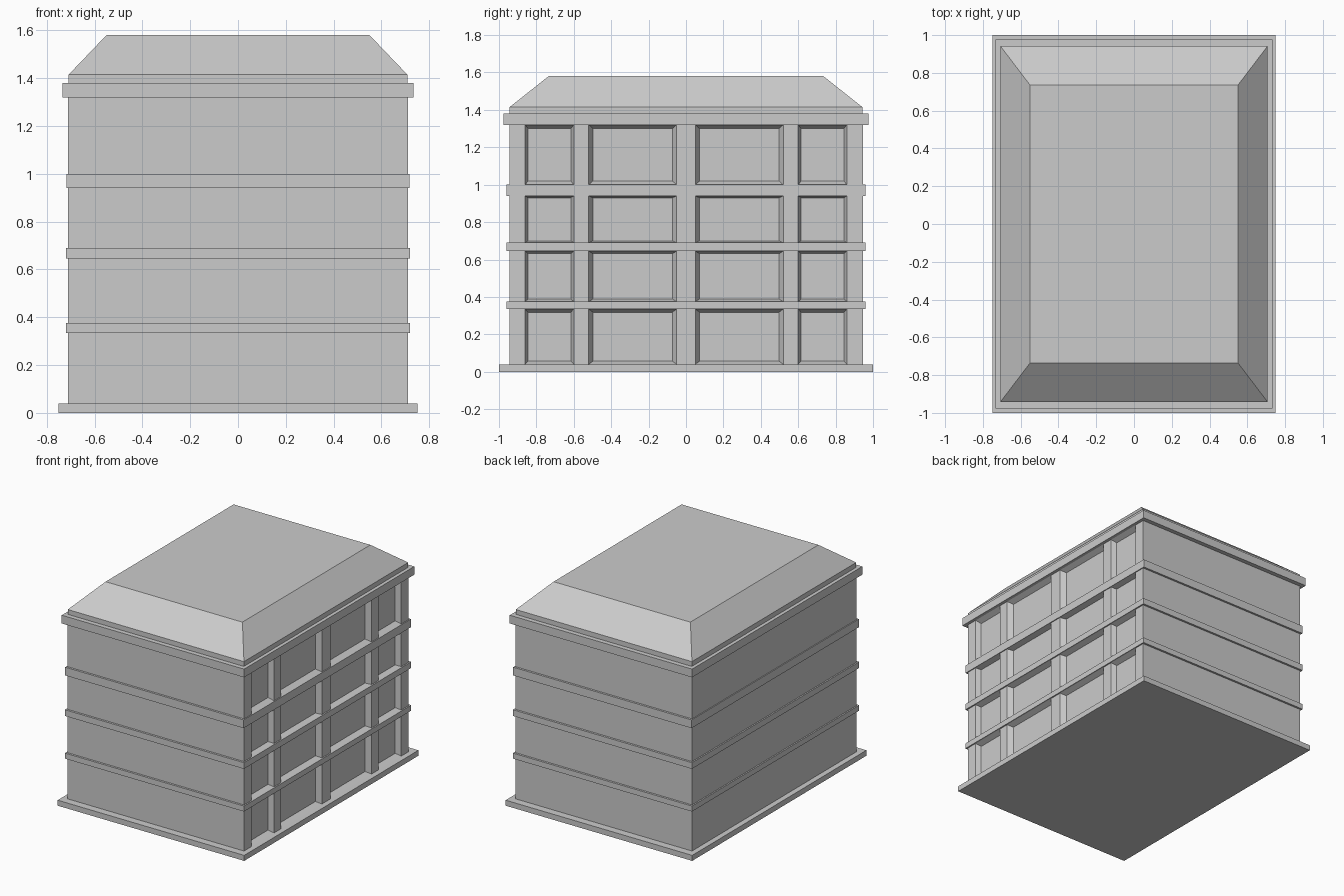
import bpy, bmesh

if "Cube" in bpy.data.objects:
    bpy.data.objects.remove(bpy.data.objects["Cube"])

HX, HY = 0.71, 0.945      # wall half sizes
DEPTH = 0.037             # window recess depth
LEVELS = [0, 0.04, 0.335, 0.375, 0.645, 0.69, 0.94, 1.0, 1.32, 1.38]
BAYS = [-HY, -0.86, -0.60, -0.52, -0.05, 0.05, 0.52, 0.60, 0.86, HY]
SPLAY = {1: 0.017, 3: 0.014, 5: 0.01, 7: 0.02}   # head and sill inset per floor


def finish(name, bm):
    bmesh.ops.remove_doubles(bm, verts=bm.verts, dist=1e-5)
    bmesh.ops.recalc_face_normals(bm, faces=bm.faces)
    mesh = bpy.data.meshes.new(name)
    bm.to_mesh(mesh)
    bm.free()
    obj = bpy.data.objects.new(name, mesh)
    bpy.context.collection.objects.link(obj)
    return obj


def face(bm, pts):
    bm.faces.new([bm.verts.new(p) for p in pts])


def stack(name, rings):
    """Closed solid from rectangular rings (half x, half y, z)."""
    bm = bmesh.new()
    loops = [[bm.verts.new((sx * x, sy * y, z))
              for sx, sy in ((-1, -1), (1, -1), (1, 1), (-1, 1))]
             for x, y, z in rings]
    bm.faces.new(loops[0])
    bm.faces.new(loops[-1])
    for a, b in zip(loops, loops[1:]):
        for i in range(4):
            j = (i + 1) % 4
            bm.faces.new((a[i], a[j], b[j], b[i]))
    return finish(name, bm)


def rect(x, y0, y1, z0, z1):
    return [(x, y0, z0), (x, y1, z0), (x, y1, z1), (x, y0, z1)]


# Walls: right side is a grid of piers with splayed window recesses
bm = bmesh.new()
top = LEVELS[-1]
for i, (y0, y1) in enumerate(zip(BAYS, BAYS[1:])):
    sy = 0.023 if i in (3, 5) else 0.016
    for j, (z0, z1) in enumerate(zip(LEVELS, LEVELS[1:])):
        outer = rect(HX, y0, y1, z0, z1)
        if i % 2 and j % 2:
            sz = SPLAY[j]
            inner = rect(HX - DEPTH, y0 + sy, y1 - sy, z0 + sz, z1 - sz)
            face(bm, inner)
            for k in range(4):
                n = (k + 1) % 4
                face(bm, [outer[k], outer[n], inner[n], inner[k]])
        else:
            face(bm, outer)
# Plain front, back, left, top and bottom
for y in (-HY, HY):
    face(bm, [(-HX, y, top), (-HX, y, 0)] + [(HX, y, z) for z in LEVELS])
for z in (0, top):
    face(bm, [(-HX, HY, z), (-HX, -HY, z)] + [(HX, y, z) for y in BAYS])
face(bm, rect(-HX, -HY, HY, 0, top))
finish("walls", bm)

# Plinth, floor bands and cornice
for name, x, y, z0, z1 in (
        ("plinth", 0.75, 1.0, 0.0, 0.04),
        ("floor_band_1", 0.72, 0.96, 0.335, 0.375),
        ("floor_band_2", 0.72, 0.96, 0.645, 0.69),
        ("floor_band_3", 0.717, 0.96, 0.94, 1.0),
        ("cornice", 0.733, 0.977, 1.32, 1.38)):
    stack(name, [(x, y, z0), (x, y, z1)])

# Truncated hip roof with a short upright edge
stack("roof", [(0.708, 0.943, 1.37), (0.708, 0.943, 1.415), (0.55, 0.735, 1.58)])
